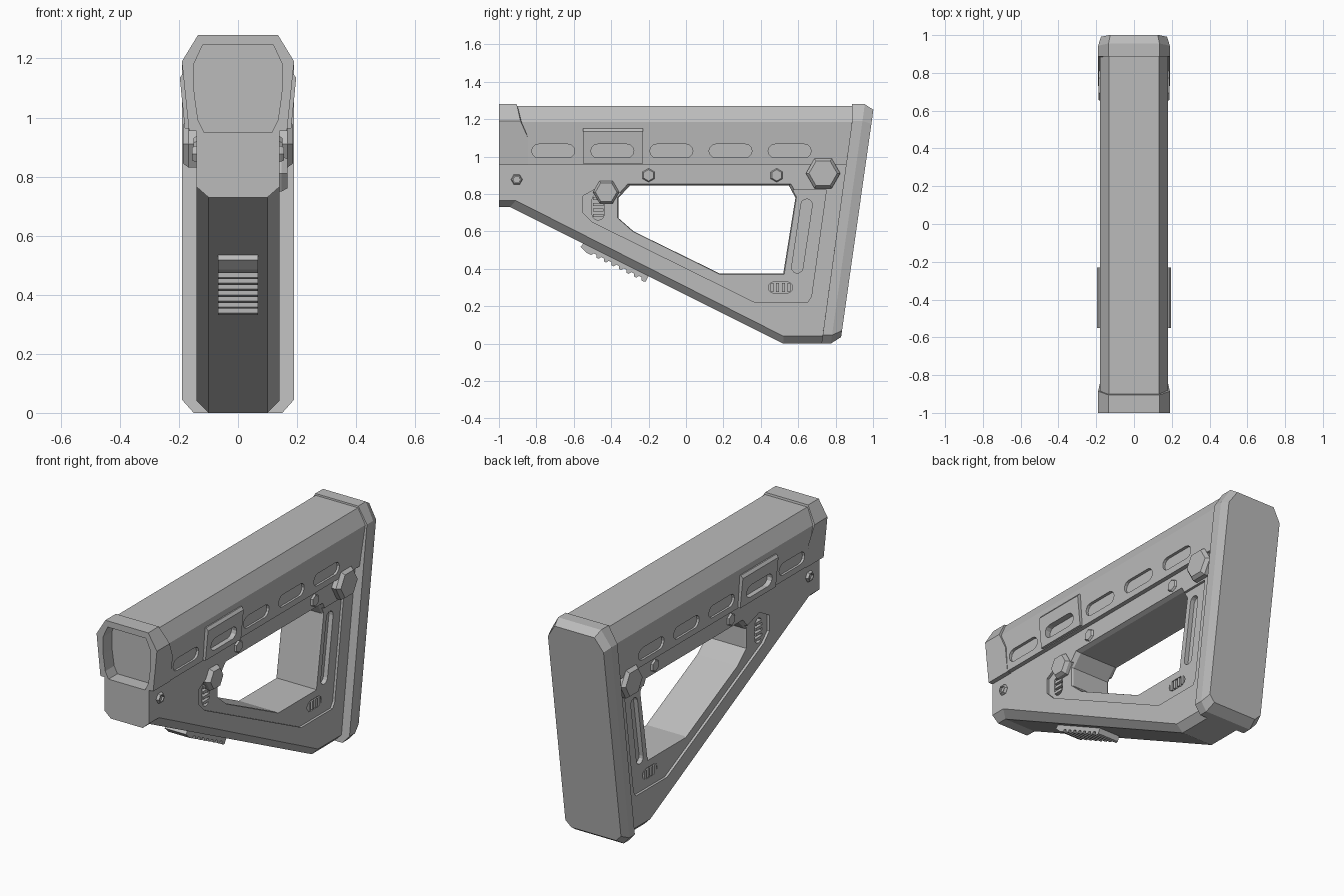
import bpy, bmesh, math
from mathutils import Vector, Matrix

cube = bpy.data.objects.get("Cube")
if cube:
    bpy.data.objects.remove(cube, do_unlink=True)

grey = bpy.data.materials.new("mid grey")
grey.use_nodes = True
color = (0.5, 0.5, 0.5, 1)
grey.diffuse_color = color
grey.node_tree.nodes["Principled BSDF"].inputs["Base Color"].default_value = color


def loft(name, loops):
    """Skin a row of matching point loops and cap both ends."""
    bm = bmesh.new()
    rings = [[bm.verts.new(p) for p in loop] for loop in loops]
    for a, b in zip(rings, rings[1:]):
        for i in range(len(a)):
            j = (i + 1) % len(a)
            bm.faces.new((a[i], a[j], b[j], b[i]))
    bm.faces.new(rings[0])
    bm.faces.new(rings[-1])
    bmesh.ops.recalc_face_normals(bm, faces=bm.faces)
    mesh = bpy.data.meshes.new(name)
    bm.to_mesh(mesh)
    bm.free()
    mesh.materials.append(grey)
    obj = bpy.data.objects.new(name, mesh)
    bpy.context.collection.objects.link(obj)
    return obj


def at_x(x, profile):
    return [(x, y, z) for y, z in profile]


def side_prism(name, profile, x0, x1):
    return loft(name, [at_x(x0, profile), at_x(x1, profile)])


def mirrored(half):
    """Close a half section (x, z) running from top to bottom."""
    return half + [(-x, z) for x, z in reversed(half)]


def cut(target, cutter, keep=False):
    mod = target.modifiers.new("cut", 'BOOLEAN')
    mod.operation = 'DIFFERENCE'
    mod.solver = 'EXACT'
    mod.object = cutter
    bpy.context.view_layer.objects.active = target
    bpy.ops.object.modifier_apply(modifier=mod.name)
    if not keep:
        bpy.data.objects.remove(cutter, do_unlink=True)


def ring(y, z, r, turn=0.0, sides=6):
    return [(y + r * math.cos(turn + math.tau * i / sides),
             z + r * math.sin(turn + math.tau * i / sides)) for i in range(sides)]


def stadium(y, z, half_len, r, angle=0.0):
    """Rounded slot outline, rotated in the side plane."""
    pts = []
    for end in (0, 1):
        for i in range(7):
            a = -math.pi / 2 + math.pi * i / 6 + math.pi * end
            u = (half_len - r) * (1 - 2 * end) + r * math.cos(a)
            v = r * math.sin(a)
            pts.append((y + u * math.cos(angle) - v * math.sin(angle),
                        z + u * math.sin(angle) + v * math.cos(angle)))
    return pts


def hex_bolt(name, y, z, r, x0, x1, turn=0.0, recess=False):
    """Hex head with a chamfered rim, optionally with a socket."""
    c = (x1 - x0) * 0.3
    loops = [at_x(x0, ring(y, z, r, turn)), at_x(x1 - c, ring(y, z, r, turn)),
             at_x(x1, ring(y, z, r * 0.82, turn))]
    if recess:
        loops += [at_x(x1, ring(y, z, r * 0.6, turn)), at_x(x1 - c, ring(y, z, r * 0.6, turn))]
    return loft(name, loops)


# Main frame, with a chamfered underside
core = [(-1, .965), (-1, .73), (-.94, .73), (.52, 0), (.77, 0), (.9, .965)]
flank = [(-1, .965), (-1, .765), (-.91, .765), (.52, .04), (.77, .04), (.9, .965)]
frame = loft("frame", [at_x(-.14, flank), at_x(-.1, core), at_x(.1, core), at_x(.14, flank)])

# Shallow side panels around the opening
panel = [(-.46, .835), (-.55, .79), (-.55, .7), (-.5, .65), (.37, .22), (.65, .22),
         (.67, .25), (.75, .82), (.6, .835), (.5, .7), (-.3, .7)]
panel = [(-.46, .84), (-.55, .79), (-.55, .7), (-.5, .65), (.37, .22), (.65, .22),
         (.67, .25), (.75, .82), (.57, .82), (.45, .5), (-.2, .65), (-.33, .8)]
for s in (1, -1):
    cut(frame, side_prism("panel_cutter", panel, s * .126, s * .2))

# Large opening with a small bevelled lip
hole = [(-.3, .845), (.55, .845), (.585, .78), (.52, .375), (.18, .375),
        (-.28, .6), (-.36, .67), (-.36, .78)]
lip = [(.1 + (y - .1) * 1.025, .61 + (z - .61) * 1.04) for y, z in hole]
cut(frame, loft("opening_cutter", [at_x(-.16, lip), at_x(-.138, lip), at_x(-.115, hole),
                                   at_x(.115, hole), at_x(.138, lip), at_x(.16, lip)]))

# Pockets in the panels, two of them holding ribbed inserts
tilt = math.radians(81.5)
for s in (1, -1):
    for pocket in (stadium(.62, .575, .2, .03, tilt), stadium(-.47, .73, .07, .033, math.pi / 2),
                   stadium(.505, .3, .065, .03)):
        cut(frame, side_prism("pocket_cutter", pocket, s * .1, s * .2))
    side = "left" if s > 0 else "right"
    for i in range(4):
        z = .685 + i * .03
        side_prism(f"front_rib_{side}_{i}", [(-.498, z - .008), (-.442, z - .008),
                   (-.442, z + .008), (-.498, z + .008)], s * .09, s * .13)
        y = .46 + i * .03
        side_prism(f"rear_rib_{side}_{i}", [(y - .008, .275), (y + .008, .275),
                   (y + .008, .325), (y - .008, .325)], s * .09, s * .13)

# Upper tube housing
tube_half = [(.133, 1.27), (.18, 1.185), (.165, .958)]
tube = loft("tube_housing", [[(x, y, z) for x, z in mirrored(tube_half)] for y in (-.9, .93)])

# Raised cheek plates
plates = []
for s, side in ((1, "left"), (-1, "right")):
    section = [(.15, 1.15), (.185, 1.15), (.197, 1.135), (.18, .962), (.15, .962)]
    plates.append(loft(f"side_plate_{side}", [[(s * x, y, z) for x, z in section]
                                              for y in (-.55, -.23)]))

# Row of slots along the housing
for i in range(5):
    y = -.71 + i * .316
    for k, s in enumerate((1, -1)):
        slot = side_prism("slot_cutter", stadium(y, 1.03, .115, .036), s * .155, s * .25)
        if i == 1:
            cut(plates[k], slot, keep=True)
        cut(tube, slot)

# Front collar with a swept rear edge and a blind socket
collar_half = [(.135, 1.28, -.905), (.19, 1.19, -.885), (.181, 1.1, -.845), (.166, .955, -.845)]
collar = collar_half + [(-x, z, y) for x, z, y in reversed(collar_half)]
front_collar = loft("front_collar", [[(x, -1, z) for x, z, y in collar],
                                     [(x, y, z) for x, z, y in collar]])
socket = mirrored([(.12, 1.245), (.15, 1.18), (.148, 1.08), (.135, .99), (.115, .95)])
socket_cutter = loft("socket_cutter", [[(x, y, z) for x, z in socket] for y in (-1.1, -.92)])
cut(frame, socket_cutter, keep=True)
cut(front_collar, socket_cutter)

# Butt pad with bevelled rear edge
def lean(z):
    return .73 + .142 * (z - .04)


outer = mirrored([(.135, 1.28), (.19, 1.19), (.19, .045), (.15, 0)])
inner = mirrored([(.125, 1.25), (.175, 1.175), (.175, .07), (.14, .035)])
loft("butt_pad", [[(x, min(lean(z), .888), z) for x, z in outer],
                  [(x, lean(z) + .05, z) for x, z in outer],
                  [(x, lean(z) + .1, z) for x, z in inner]])

# Bolts on both sides, and a single lever knob on the left
for s, side in ((1, "left"), (-1, "right")):
    hex_bolt(f"rear_bolt_{side}", .733, .91, .092, s * .12, s * .187)
    hex_bolt(f"front_bolt_{side}", -.905, .877, .031, s * .12, s * .155, 0, True)
    for n, y in (("mid", -.2), ("back", .485)):
        hex_bolt(f"{n}_pin_{side}", y, .9, .037, s * .12, s * .15, math.pi / 6)
hex_bolt("lever_knob", -.427, .81, .07, .1, .167)

# Ribbed grip pad under the sloping edge: distances along and out from the slope
along = Vector((0, 2, -1)).normalized()
out = Vector((0, -1, -2)).normalized()
origin = Vector((0, -.545, .5325))
steps = [(0, -.02), (-.01, .022), (.035, .036)]
for i in range(7):
    a = .06 + i * .045
    steps += [(a, .036), (a + .008, .022), (a + .024, .022), (a + .032, .036)]
steps += [(.375, .038), (.385, .03), (.385, -.02)]
pad = [origin + along * a + out * d for a, d in steps]
loft("grip_pad", [[p + Vector((x, 0, 0)) for p in pad] for x in (-.067, .067)])
